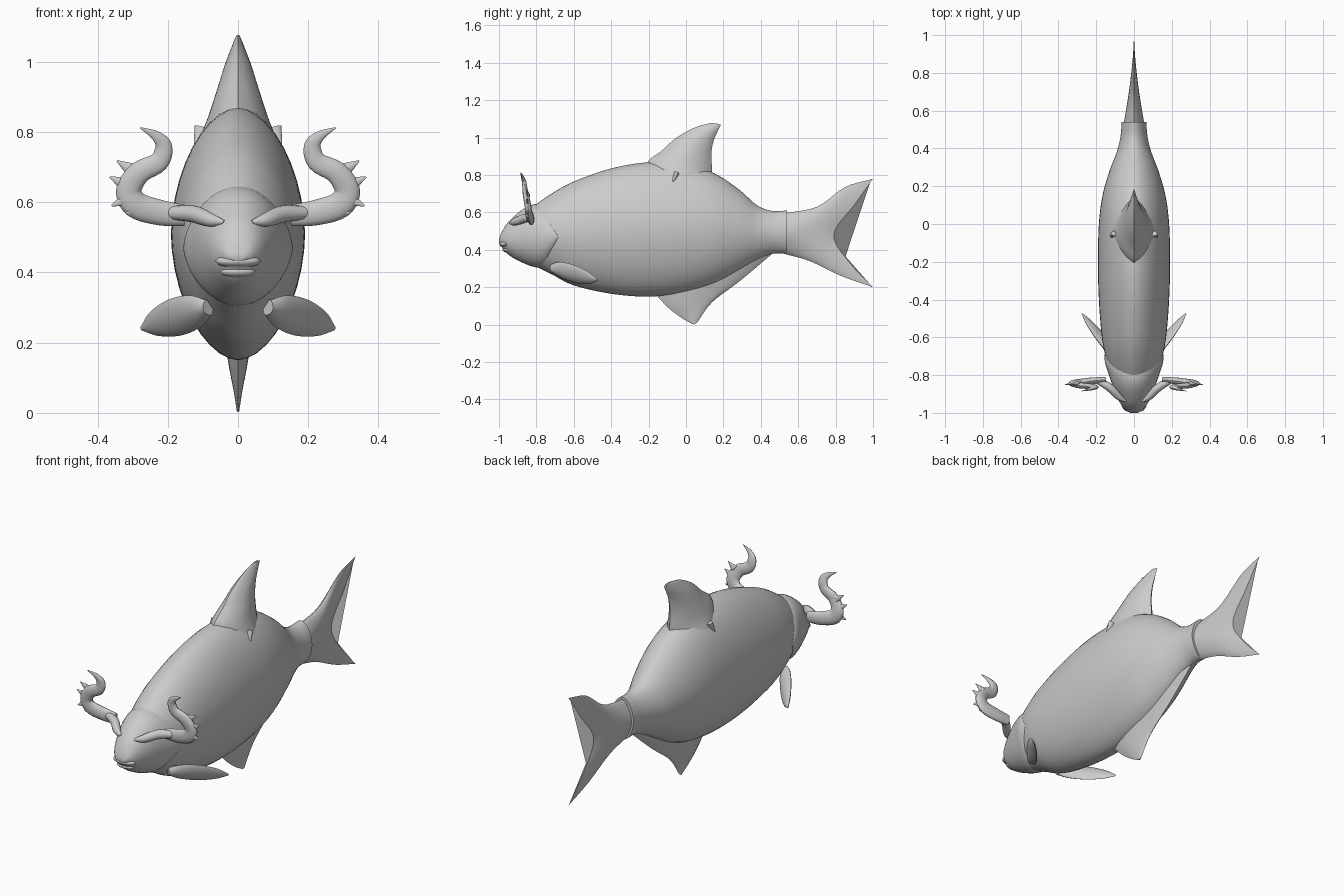
import bpy, bmesh, math
from mathutils import Vector, Matrix

cube = bpy.data.objects.get("Cube")
if cube:
    bpy.data.objects.remove(cube, do_unlink=True)

grey = bpy.data.materials.new("plain grey")
grey.use_nodes = True
COLOUR = (0.6, 0.6, 0.6, 1)
grey.diffuse_color = COLOUR
grey.node_tree.nodes["Principled BSDF"].inputs["Base Color"].default_value = COLOUR


def spline(points, steps):
    """Smooth curve through points of any dimension."""
    pts = [Vector(p) for p in points]
    pts = [2 * pts[0] - pts[1]] + pts + [2 * pts[-1] - pts[-2]]
    out = []
    for a, b, c, d in zip(pts, pts[1:], pts[2:], pts[3:]):
        for k in range(steps):
            t = k / steps
            out.append(0.5 * (2 * b + (c - a) * t + (2 * a - 5 * b + 4 * c - d) * t**2
                              + (3 * b - a - 3 * c + d) * t**3))
    return out + [pts[-2]]


def loft(name, rings, mirror=False):
    """Skin closed rings and cap both ends."""
    bm = bmesh.new()
    rows = [[bm.verts.new(p) for p in ring] for ring in rings]
    n = len(rows[0])
    for a, b in zip(rows, rows[1:]):
        for i in range(n):
            j = (i + 1) % n
            bm.faces.new((a[i], a[j], b[j], b[i]))
    bm.faces.new(rows[0])
    bm.faces.new(rows[-1])
    bmesh.ops.recalc_face_normals(bm, faces=bm.faces)
    mesh = bpy.data.meshes.new(name)
    bm.to_mesh(mesh)
    bm.free()
    mesh.materials.append(grey)
    obj = bpy.data.objects.new(name, mesh)
    bpy.context.collection.objects.link(obj)
    if mirror:
        obj.modifiers.new("mirror", "MIRROR").use_mirror_merge = False
    bpy.ops.object.select_all(action="DESELECT")
    obj.select_set(True)
    bpy.context.view_layer.objects.active = obj
    bpy.ops.object.shade_smooth_by_angle(angle=math.radians(45))
    return obj


def hull(name, stations, power, sides=40):
    """Stations: y, top, bottom, half width."""
    rings = []
    for y, top, bottom, w in spline(stations, 5):
        ring = []
        for i in range(sides):
            a = 2 * math.pi * i / sides
            s, c = math.sin(a), math.cos(a)
            ring.append((w * math.copysign(abs(s)**power, s), y,
                         (top + bottom) / 2
                         + (top - bottom) / 2 * math.copysign(abs(c)**power, c)))
        rings.append(ring)
    return loft(name, rings)


def fin(name, ribs, thickness, frame=Matrix(), mirror=False):
    """Ribs run edge to edge in the side plane; thickness is per rib."""
    lines = [spline(r, 6) for r in ribs]
    n = len(lines[0])
    columns = [spline([line[i] for line in lines], 5) for i in range(n)]
    rings = []
    for k, (t,) in enumerate((v[:1] for v in spline([(t, 0) for t in thickness], 5))):
        line = [c[k] for c in columns]
        half = [t * math.sin(math.pi * i / (n - 1))**0.7 if 0 < i < n - 1 else 0
                for i in range(n)]
        ring = [(half[i], *line[i]) for i in range(n)]
        ring += [(-half[i], *line[i]) for i in range(n - 2, 0, -1)]
        rings.append([frame @ Vector(p) for p in ring])
    return loft(name, rings, mirror)


def horn(name, path, flat=0.55, steps=5, mirror=True):
    """Path: x, y, z, radius; flattened front to back."""
    pts = spline(path, steps)
    rings = []
    for i, p in enumerate(pts):
        tangent = (pts[min(i + 1, len(pts) - 1)] - pts[max(i - 1, 0)]).to_3d()
        side = tangent.cross(Vector((0, 1, 0))).normalized()
        depth = side.cross(tangent).normalized() * flat
        rings.append([p.to_3d() + p[3] * (side * math.cos(a) + depth * math.sin(a))
                      for a in (math.tau * k / 14 for k in range(14))])
    return loft(name, rings, mirror)


def blob(name, centre, radii):
    obj = horn(name, [(-1, 0, 0, 0.01), (-0.8, 0, 0, 0.6), (-0.4, 0, 0, 0.92), (0, 0, 0, 1),
                      (0.4, 0, 0, 0.92), (0.8, 0, 0, 0.6), (1, 0, 0, 0.01)], 1, 4, False)
    obj.location, obj.scale = centre, radii


# Body and head
hull("body", [(-0.82, 0.63, 0.32, 0.11), (-0.72, 0.7, 0.27, 0.145), (-0.6, 0.765, 0.21, 0.17),
              (-0.4, 0.835, 0.165, 0.186), (-0.2, 0.868, 0.15, 0.191), (0, 0.86, 0.17, 0.186),
              (0.15, 0.81, 0.215, 0.167), (0.28, 0.725, 0.285, 0.13), (0.38, 0.638, 0.345, 0.092),
              (0.46, 0.608, 0.378, 0.072), (0.54, 0.61, 0.38, 0.065)], 1.1)
hull("head", [(-1, 0.455, 0.435, 0.02), (-0.985, 0.495, 0.415, 0.045), (-0.945, 0.555, 0.37, 0.075),
              (-0.86, 0.625, 0.325, 0.112), (-0.79, 0.645, 0.305, 0.136), (-0.74, 0.625, 0.32, 0.152),
              (-0.7, 0.565, 0.375, 0.156), (-0.68, 0.5, 0.44, 0.153)], 1.0)
blob("upper_lip", (0, -0.965, 0.432), (0.065, 0.034, 0.02))
blob("lower_lip", (0, -0.95, 0.402), (0.052, 0.032, 0.018))

# Tail fin, forked
fin("tail_fin", [[(0.52, 0.595), (0.52, 0.54), (0.52, 0.49), (0.52, 0.44), (0.52, 0.38)],
                 [(0.7, 0.63), (0.65, 0.56), (0.63, 0.49), (0.64, 0.42), (0.66, 0.34)],
                 [(0.85, 0.735), (0.79, 0.62), (0.73, 0.485), (0.76, 0.37), (0.83, 0.26)],
                 [(1, 0.78), (0.9, 0.64), (0.79, 0.482), (0.87, 0.337), (1, 0.2)]],
    [0.056, 0.038, 0.02, 0.003])

# Dorsal fin with small spurs at its base
fin("dorsal_fin", [[(-0.17, 0.76), (-0.03, 0.74), (0.13, 0.76)],
                   [(-0.21, 0.86), (-0.04, 0.83), (0.14, 0.82)],
                   [(-0.13, 0.93), (0, 0.92), (0.135, 0.91)],
                   [(-0.05, 1.0), (0.05, 0.99), (0.147, 0.98)],
                   [(0.05, 1.055), (0.12, 1.045), (0.17, 1.035)],
                   [(0.13, 1.077), (0.16, 1.076), (0.187, 1.068)]],
    [0.13, 0.09, 0.06, 0.038, 0.017, 0.004])
horn("dorsal_spur", [(0.1, -0.05, 0.81, 0.025), (0.125, -0.08, 0.735, 0.002)])

# Anal fin
fin("anal_fin", [[(-0.17, 0.17), (0.1, 0.26), (0.48, 0.395)], [(-0.1, 0.095), (0.04, 0.14), (0.29, 0.235)],
                 [(-0.03, 0.04), (0.05, 0.07), (0.14, 0.12)], [(0.03, 0.005), (0.045, 0.002), (0.06, 0.012)]],
    [0.045, 0.026, 0.013, 0.003])

# Pectoral fins: leaf shapes swept back and out
along = Vector((0.19, 0.24, -0.06))
across = Vector((0.02, -0.015, 0.055))
normal = along.cross(across).normalized()
frame = Matrix((normal, along, across)).transposed().to_4x4()
frame.translation = (0.085, -0.715, 0.3)
fin("pectoral_fin", [[(0, 0.4), (0, 0), (0, -0.4)], [(0.2, 0.85), (0.2, 0), (0.2, -0.8)],
                     [(0.5, 0.95), (0.5, 0), (0.5, -0.9)], [(0.8, 0.65), (0.8, 0), (0.8, -0.6)],
                     [(1, 0.1), (1, 0), (1, -0.1)]],
    [0.02, 0.022, 0.018, 0.012, 0.003], frame, True)

# Antlers: brow, hooked beam and tines
horn("antler_brow", [(0.04, -0.94, 0.543, 0.006), (0.08, -0.915, 0.55, 0.02),
                     (0.13, -0.865, 0.567, 0.024), (0.2, -0.825, 0.57, 0.018)], 0.9)
horn("antler_beam", [(0.15, -0.825, 0.562, 0.03), (0.22, -0.83, 0.57, 0.036), (0.29, -0.84, 0.592, 0.038),
                     (0.311, -0.845, 0.635, 0.036), (0.28, -0.855, 0.685, 0.032),
                     (0.225, -0.86, 0.715, 0.028), (0.212, -0.865, 0.76, 0.024),
                     (0.235, -0.875, 0.79, 0.014), (0.278, -0.885, 0.812, 0.002)], 0.5)
for x, z, tip_x, tip_z in [(0.3, 0.69, 0.345, 0.718), (0.32, 0.65, 0.365, 0.672),
                           (0.315, 0.61, 0.36, 0.59), (0.28, 0.585, 0.32, 0.568)]:
    horn("antler_tine", [(x, -0.845, z, 0.022), (tip_x, -0.85, tip_z, 0.002)], 0.5, 2)
